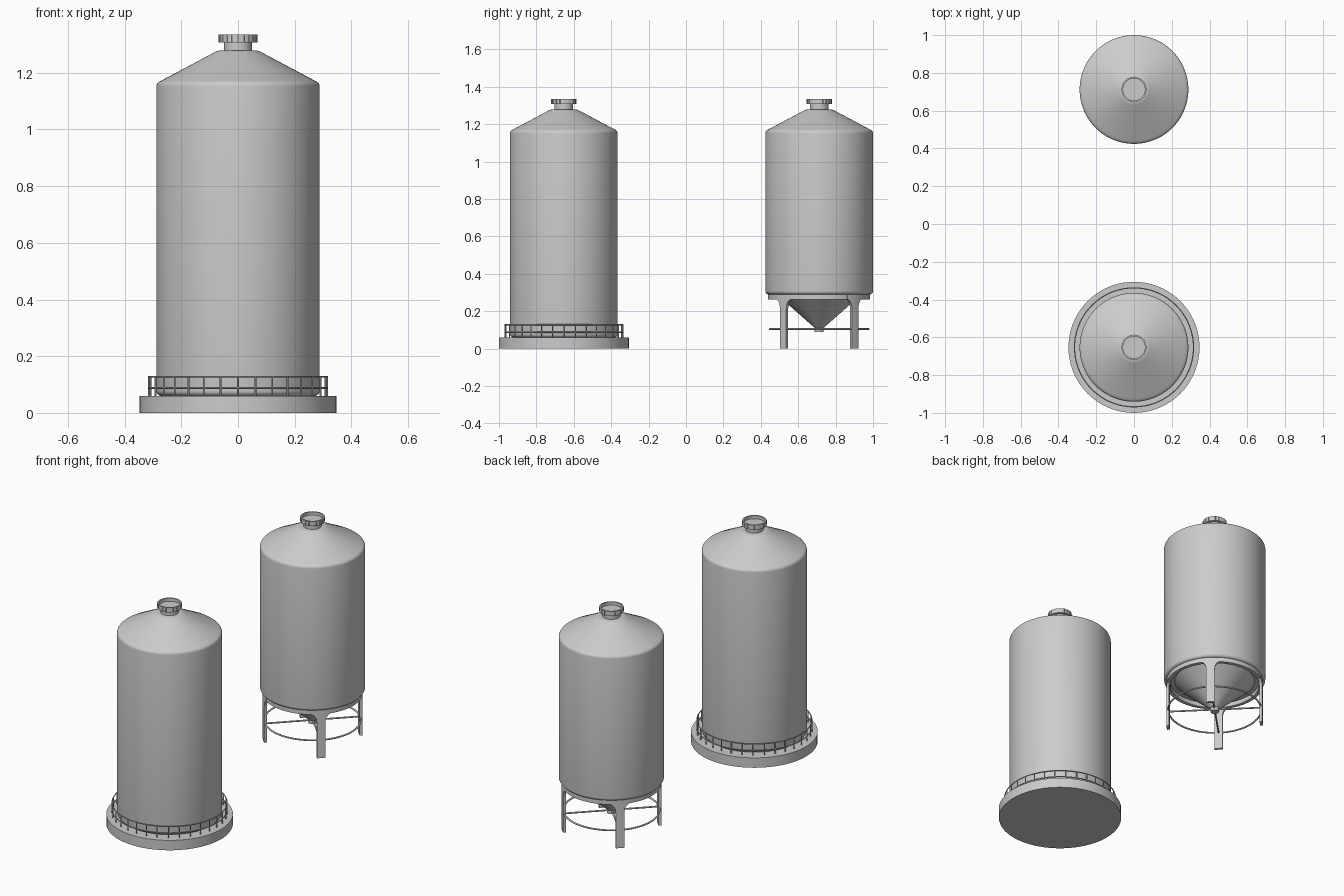
import bpy, math
from math import sin, cos, pi, radians
from mathutils import Vector

if "Cube" in bpy.data.objects:
    bpy.data.objects.remove(bpy.data.objects["Cube"])

SEG = 72
Y1, Y2 = -0.653, 0.712      # centres of the two silos


def finish(name, verts, faces, loc, angle=32):
    me = bpy.data.meshes.new(name)
    me.from_pydata(verts, [], faces)
    ob = bpy.data.objects.new(name, me)
    bpy.context.collection.objects.link(ob)
    ob.location = loc
    bpy.ops.object.select_all(action='DESELECT')
    bpy.context.view_layer.objects.active = ob
    ob.select_set(True)
    bpy.ops.object.mode_set(mode='EDIT')
    bpy.ops.mesh.select_all(action='SELECT')
    bpy.ops.mesh.normals_make_consistent(inside=False)
    bpy.ops.object.mode_set(mode='OBJECT')
    bpy.ops.object.shade_smooth_by_angle(angle=radians(angle))
    return ob


def lathe(name, profile, y, seg=SEG, closed=False):
    """Spin (radius, z) points; open profiles get end caps."""
    n = len(profile)
    verts = [(r * cos(2 * pi * i / seg), r * sin(2 * pi * i / seg), z)
             for i in range(seg) for r, z in profile]
    faces = []
    for i in range(seg):
        a, b = i * n, (i + 1) % seg * n
        for j in range(n if closed else n - 1):
            k = (j + 1) % n
            faces.append((a + j, b + j, b + k, a + k))
    if not closed:
        faces.append([i * n for i in range(seg)])
        faces.append([i * n + n - 1 for i in range(seg)])
    return finish(name, verts, faces, (0, y, 0))


def hoop(name, radius, z, tube, y):
    bpy.ops.mesh.primitive_torus_add(major_radius=radius, minor_radius=tube, location=(0, y, z),
                                     major_segments=SEG, minor_segments=8)
    bpy.context.object.name = name
    bpy.ops.object.shade_smooth_by_angle(angle=radians(50))


def rod(name, p, q, r):
    p, q = Vector(p), Vector(q)
    bpy.ops.mesh.primitive_cylinder_add(vertices=8, radius=r, depth=(q - p).length,
                                        location=(p + q) / 2)
    ob = bpy.context.object
    ob.name = name
    ob.rotation_euler = (q - p).to_track_quat('Z', 'Y').to_euler()
    bpy.ops.object.shade_smooth_by_angle(angle=radians(50))


def silo(name, bottom, y):
    # rounded body with conical roof and neck
    f = 0.018
    prof = [(0.288 - f + f * sin(t), bottom + f - f * cos(t))
            for t in [i * pi / 10 for i in range(6)]]
    prof += [(0.288, 1.152), (0.287, 1.158), (0.284, 1.164), (0.278, 1.169), (0.268, 1.174),
             (0.082, 1.273), (0.076, 1.276), (0.068, 1.278), (0.049, 1.279), (0.049, 1.312)]
    lathe(name + "_body", prof, y)
    # hatch collar with recessed top
    lathe(name + "_hatch", [(0.045, 1.307), (0.066, 1.307), (0.066, 1.335),
                            (0.058, 1.335), (0.058, 1.316)], y, 48)
    for i in range(20):
        a = 2 * pi * i / 20
        x, yy = 0.066 * cos(a), y + 0.066 * sin(a)
        rod(name + "_hatch_rib", (x, yy, 1.307), (x, yy, 1.335), 0.002)


# flat-bottomed silo on a round plinth with guard rail
silo("plinth_silo", 0.06, Y1)
lathe("plinth", [(0.347, 0), (0.347, 0.06)], Y1)
for z in (0.088, 0.128):
    hoop("guard_rail", 0.315, z, 0.003, Y1)
for i in range(32):
    a = 2 * pi * i / 32
    x, y = 0.315 * cos(a), Y1 + 0.315 * sin(a)
    rod("guard_post", (x, y, 0.058), (x, y, 0.13), 0.003)

# hopper silo
silo("hopper_silo", 0.29, Y2)
lathe("support_ring", [(0.252, 0.264), (0.273, 0.264), (0.273, 0.296), (0.252, 0.296)],
      Y2, closed=True)
lathe("hopper_cone", [(0.24, 0.302), (0.025, 0.112)], Y2)
lathe("outlet", [(0.024, 0.09), (0.024, 0.116)], Y2, 24)
hoop("brace_hoop", 0.264, 0.105, 0.005, Y2)

# four curved legs flaring into the ring, with radial braces
rows = [(0.024, 0), (0.024, 0.215), (0.026, 0.231), (0.031, 0.245), (0.040, 0.257),
        (0.056, 0.265), (0.056, 0.29)]
R, COLS = 0.274, 7
for k in range(4):
    a0 = pi / 4 + k * pi / 2
    verts, faces = [], []
    for rad in (R, R - 0.016):
        for half, z in rows:
            for c in range(COLS):
                a = a0 + (2 * c / (COLS - 1) - 1) * half / R
                verts.append((rad * cos(a), rad * sin(a), z))
    m, n = len(rows) * COLS, len(rows)
    for r in range(n - 1):
        for c in range(COLS - 1):
            q = [r * COLS + c, r * COLS + c + 1, (r + 1) * COLS + c + 1, (r + 1) * COLS + c]
            faces += [q, [v + m for v in reversed(q)]]
    rim = ([c for c in range(COLS)] + [r * COLS + COLS - 1 for r in range(1, n)]
           + [(n - 1) * COLS + c for c in range(COLS - 2, -1, -1)]
           + [r * COLS for r in range(n - 2, 0, -1)])
    for u, v in zip(rim, rim[1:] + rim[:1]):
        faces.append((u, u + m, v + m, v))
    finish("leg", verts, faces, (0, Y2, 0))
    rod("radial_brace", (0.02 * cos(a0), Y2 + 0.02 * sin(a0), 0.105),
        (0.262 * cos(a0), Y2 + 0.262 * sin(a0), 0.105), 0.005)
